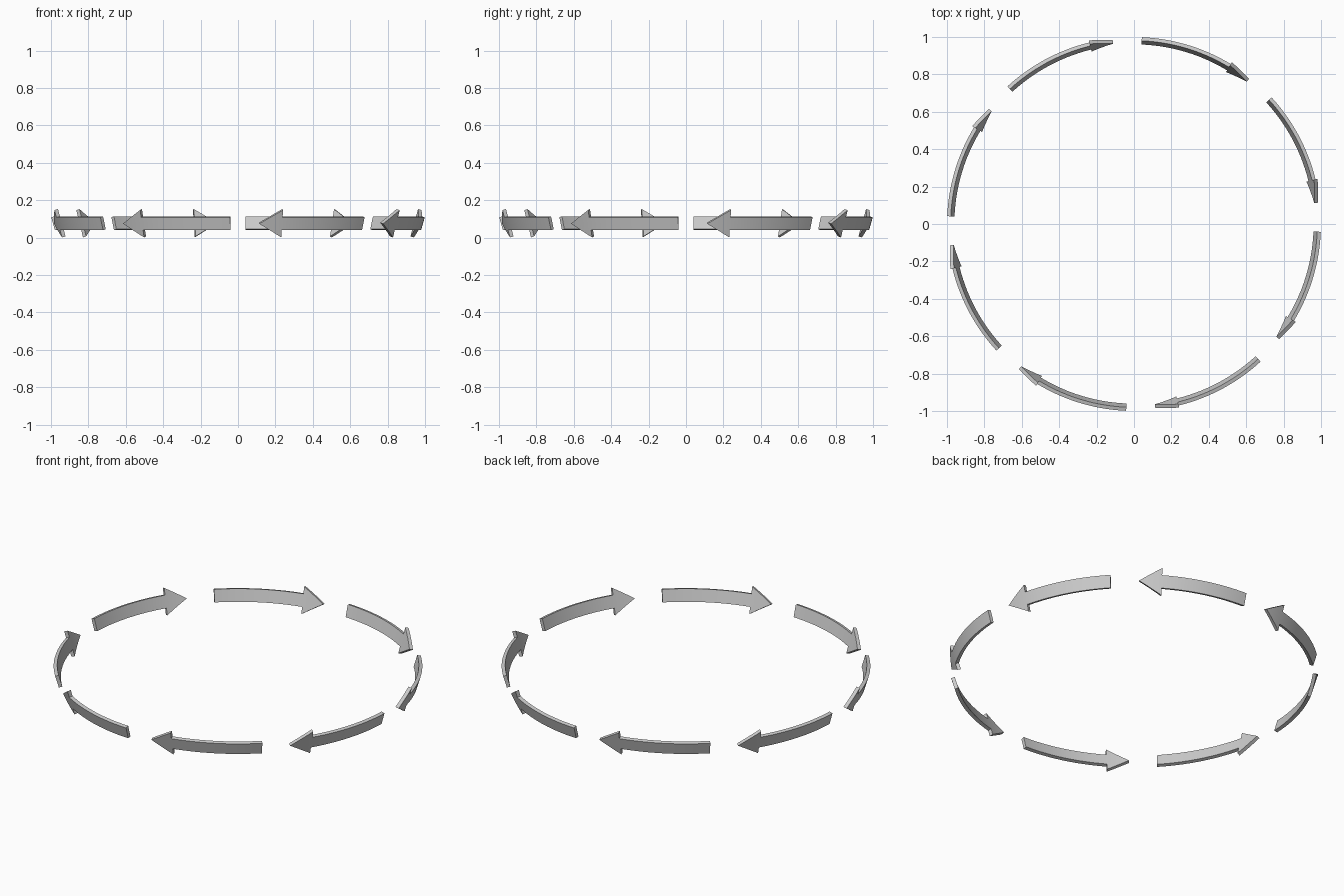
import bpy, bmesh, math

if "Cube" in bpy.data.objects:
    bpy.data.objects.remove(bpy.data.objects["Cube"])

COUNT = 8
R, ZC, THICK = 0.98, 0.0765, 0.02          # mid radius, mid height, plate thickness
SHAFT, HEAD = 0.036, 0.076                 # half widths
START, NECK, TIP = 2.4, 31.2, 38.4         # degrees, clockwise from +y
TILT = math.radians(16)                    # plate leans outward at the top


def wrap(co):
    """Map flat arrow (angle, width, depth) onto the leaning ring."""
    a, v, n = math.radians(co.x), co.y, co.z
    r = R + v * math.sin(TILT) + n * math.cos(TILT)
    z = ZC + v * math.cos(TILT) - n * math.sin(TILT)
    return (r * math.sin(a), r * math.cos(a), z)


def arrow_mesh():
    bm = bmesh.new()

    def strip(a0, a1, steps, widths, taper):
        prev = None
        for i in range(steps + 1):
            t = i / steps
            k = 1 - t if taper else 1
            col = [bm.verts.new((a0 + (a1 - a0) * t, w * k, -THICK / 2)) for w in widths]
            if prev:
                for j in range(len(col) - 1):
                    bm.faces.new((prev[j], col[j], col[j + 1], prev[j + 1]))
            prev = col

    # curved shaft, then the tapering head
    strip(START, NECK, 14, (-SHAFT, SHAFT), False)
    strip(NECK, TIP, 4, (-HEAD, -SHAFT, SHAFT, HEAD), True)
    bmesh.ops.remove_doubles(bm, verts=bm.verts, dist=1e-5)
    # give the plate its thickness
    ext = bmesh.ops.extrude_face_region(bm, geom=bm.faces[:], use_keep_orig=True)
    for g in ext["geom"]:
        if isinstance(g, bmesh.types.BMVert):
            g.co.z += THICK
    for v in bm.verts:
        v.co = wrap(v.co)
    bmesh.ops.recalc_face_normals(bm, faces=bm.faces)
    me = bpy.data.meshes.new("curved_arrow")
    bm.to_mesh(me)
    bm.free()
    return me


# ring of arrows chasing each other clockwise
mesh = arrow_mesh()
for i in range(COUNT):
    ob = bpy.data.objects.new(f"arrow_{i + 1}", mesh)
    ob.rotation_euler.z = -i * math.tau / COUNT
    bpy.context.collection.objects.link(ob)
    if i == 0:
        bpy.context.view_layer.objects.active = ob
        ob.select_set(True)
        bpy.ops.object.shade_smooth_by_angle(angle=math.radians(30))
